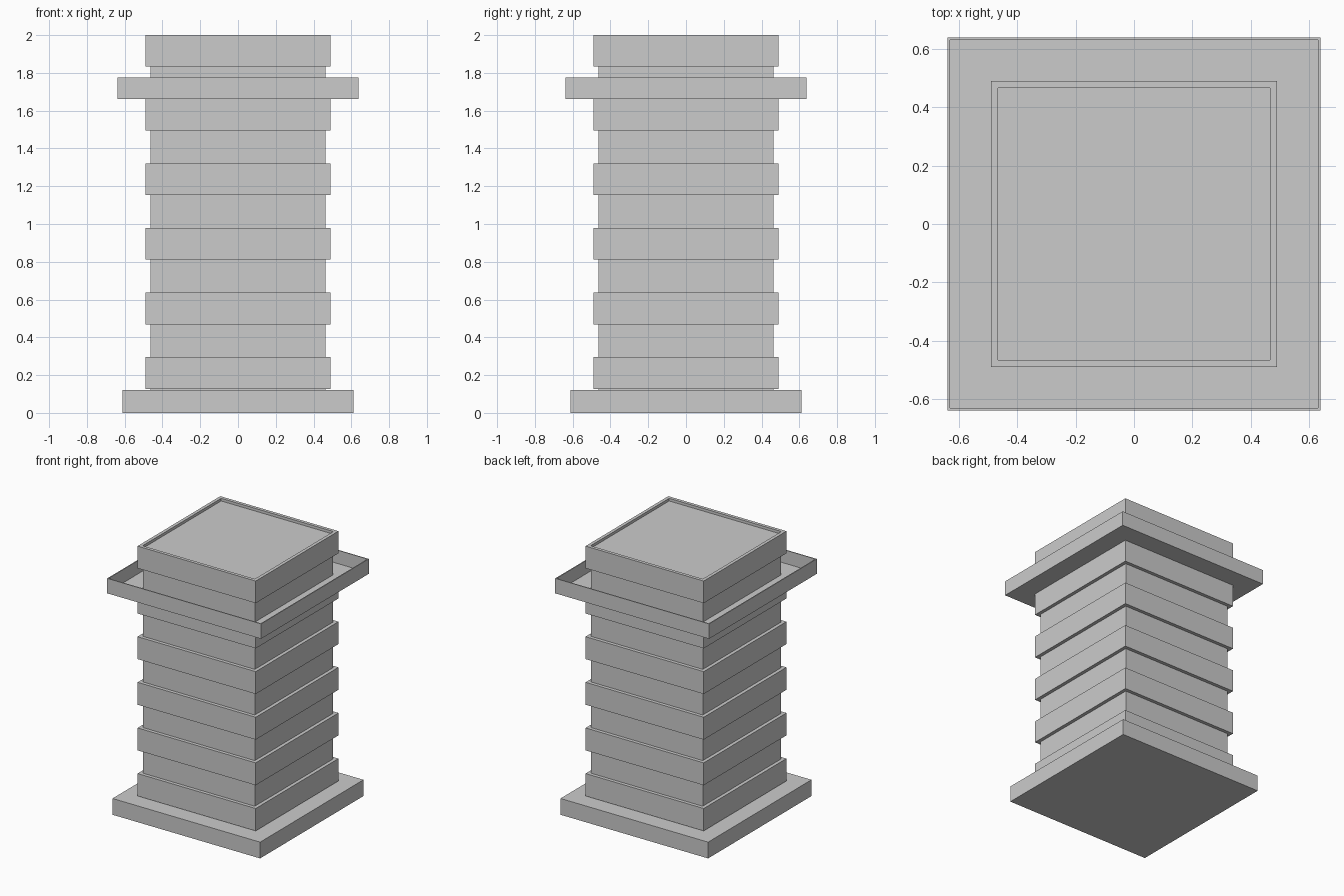
import bpy
import bmesh

cube = bpy.data.objects.get("Cube")
if cube:
    bpy.data.objects.remove(cube, do_unlink=True)

grey = bpy.data.materials.new("light_grey")
grey.use_nodes = True
colour = (0.6, 0.6, 0.6, 1)
grey.diffuse_color = colour
grey.node_tree.nodes["Principled BSDF"].inputs["Base Color"].default_value = colour


def slab(name, half, z0, z1, rim=0, depth=0):
    """Square block; a rim sinks the top face to form a tray."""
    bm = bmesh.new()
    bmesh.ops.create_cube(bm, size=1)
    for v in bm.verts:
        v.co.x *= 2 * half
        v.co.y *= 2 * half
        v.co.z = z1 if v.co.z > 0 else z0
    bm.normal_update()
    if rim:
        top = max(bm.faces, key=lambda f: f.normal.z)
        # rim first, then a second ring of faces becomes the inner wall
        bmesh.ops.inset_region(bm, faces=[top], thickness=rim)
        floor = bmesh.ops.extrude_discrete_faces(bm, faces=[top])["faces"][0]
        bmesh.ops.translate(bm, verts=floor.verts, vec=(0, 0, -depth))
    bmesh.ops.recalc_face_normals(bm, faces=bm.faces)
    mesh = bpy.data.meshes.new(name)
    bm.to_mesh(mesh)
    bm.free()
    mesh.materials.append(grey)
    obj = bpy.data.objects.new(name, mesh)
    bpy.context.collection.objects.link(obj)
    return obj


# Ground plinth and tower core
slab("base_plinth", 0.612, 0, 0.122)
slab("tower_core", 0.464, 0.11, 1.9)

# Evenly spaced floor bands
for i in range(5):
    z = 0.127 + i * 0.342
    slab(f"floor_band_{i + 1}", 0.49, z, z + 0.168)

# Projecting balcony with a thin parapet
slab("balcony_tray", 0.638, 1.663, 1.775, rim=0.01, depth=0.1)

# Roof band with a shallow sunken deck
slab("roof_band", 0.49, 1.834, 2.0, rim=0.035, depth=0.02)
